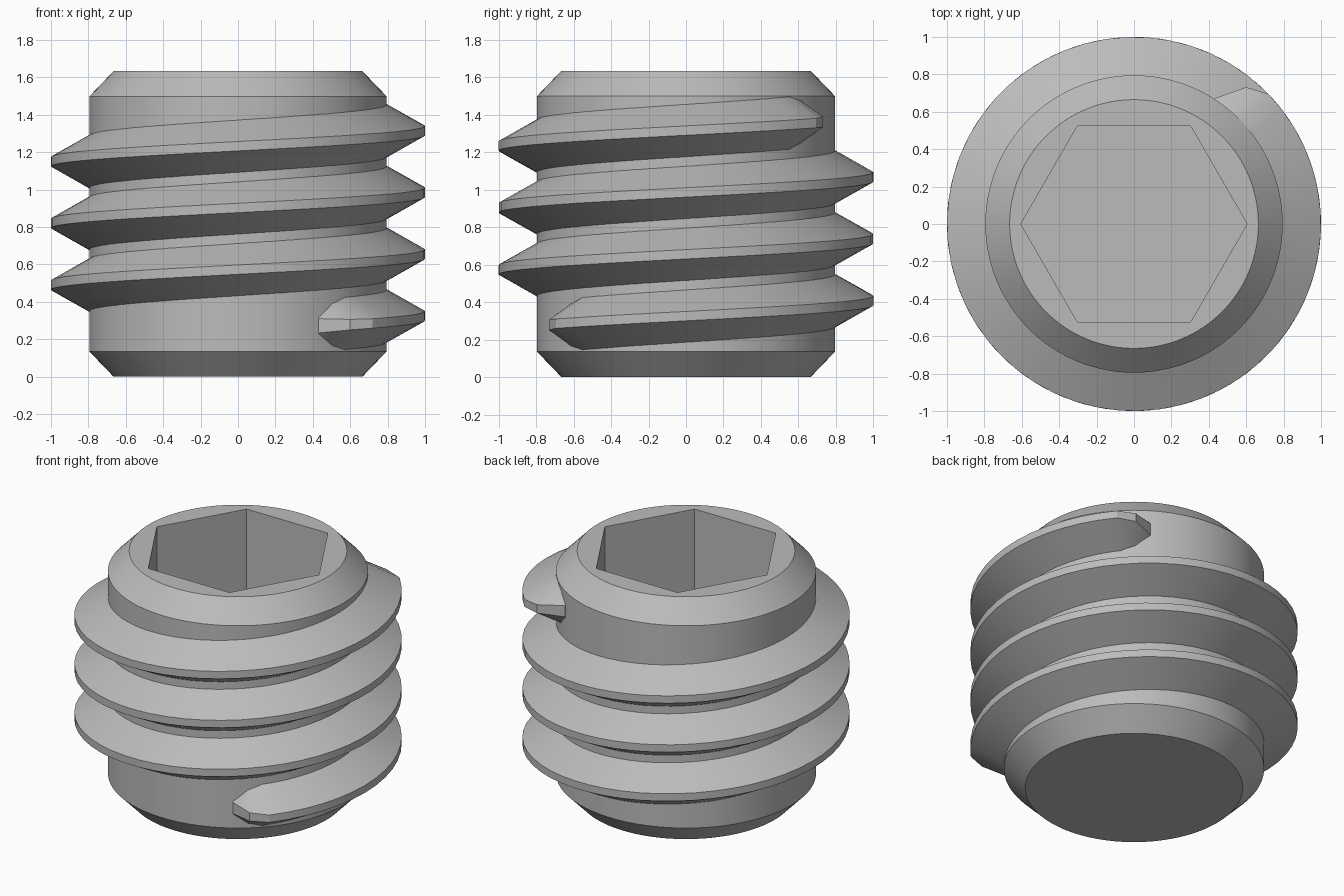
import bpy, bmesh
from math import cos, sin, pi, radians

cube = bpy.data.objects.get("Cube")
if cube:
    bpy.data.objects.remove(cube, do_unlink=True)

steel = bpy.data.materials.new("plain_grey_steel")
steel.use_nodes = True
steel.diffuse_color = (0.5, 0.5, 0.5, 1)
steel.node_tree.nodes["Principled BSDF"].inputs["Base Color"].default_value = (0.5, 0.5, 0.5, 1)

HEIGHT, CORE, TIP, CHAMFER = 1.634, 0.795, 0.665, 0.135
SIDES = 108


def skin(name, loops, wrap_ends):
    """Bridge equal closed loops of points and cap both ends."""
    bm = bmesh.new()
    rings = [[bm.verts.new(p) for p in loop] for loop in loops]
    n = len(rings[0])
    for a, b in zip(rings, rings[1:]):
        for i in range(n):
            j = (i + 1) % n
            bm.faces.new((a[i], a[j], b[j], b[i]))
    if wrap_ends:
        bm.faces.new(rings[0])
        bm.faces.new(rings[-1])
    bmesh.ops.recalc_face_normals(bm, faces=bm.faces)
    mesh = bpy.data.meshes.new(name)
    bm.to_mesh(mesh)
    bm.free()
    obj = bpy.data.objects.new(name, mesh)
    bpy.context.collection.objects.link(obj)
    mesh.materials.append(steel)
    bpy.ops.object.select_all(action='DESELECT')
    obj.select_set(True)
    bpy.context.view_layer.objects.active = obj
    bpy.ops.object.shade_smooth_by_angle(angle=radians(25))
    return obj


def circle(radius):
    return lambda a: radius


def hexagon(corner):
    return lambda a: corner * cos(pi / 6) / cos(a % (pi / 3) - pi / 6)


def ring(radius_at, z):
    angles = [2 * pi * i / SIDES for i in range(SIDES)]
    return [(radius_at(a) * cos(a), radius_at(a) * sin(a), z) for a in angles]


# Chamfered body with a blind hexagonal socket in the top
socket = hexagon(0.605)
skin("screw_body", [
    ring(circle(TIP), 0),
    ring(circle(CORE), CHAMFER),
    ring(circle(CORE), HEIGHT - CHAMFER),
    ring(circle(TIP), HEIGHT),
    ring(socket, HEIGHT),
    ring(socket, HEIGHT - 0.8),
], True)

# Helical thread with a short two-step run-out at each end
PITCH, START_Z, TURNS = 0.33, 0.325, 3
STEPS, REACH = 176, radians(44)


def thread_section(angle, crest, crest_half, root_half):
    z = START_Z + PITCH * angle / (2 * pi)
    outline = [(CORE - 0.05, -root_half), (CORE, -root_half), (crest, -crest_half),
               (crest, crest_half), (CORE, root_half), (CORE - 0.05, root_half)]
    return [(r * cos(angle), r * sin(angle), z + h) for r, h in outline]


first, last = -REACH, TURNS * 2 * pi + REACH
middle = [thread_section(first + (last - first) * i / STEPS, 1.0, 0.025, 0.14)
          for i in range(STEPS + 1)]
step = radians(6.65)
fade = [(2, CORE + 0.003, 0.038, 0.042), (1, 0.946, 0.028, 0.112)]
lead_in = [thread_section(first - k * step, *size) for k, *size in fade]
lead_out = [thread_section(last + k * step, *size) for k, *size in reversed(fade)]
skin("screw_thread", lead_in + middle + lead_out, True)
